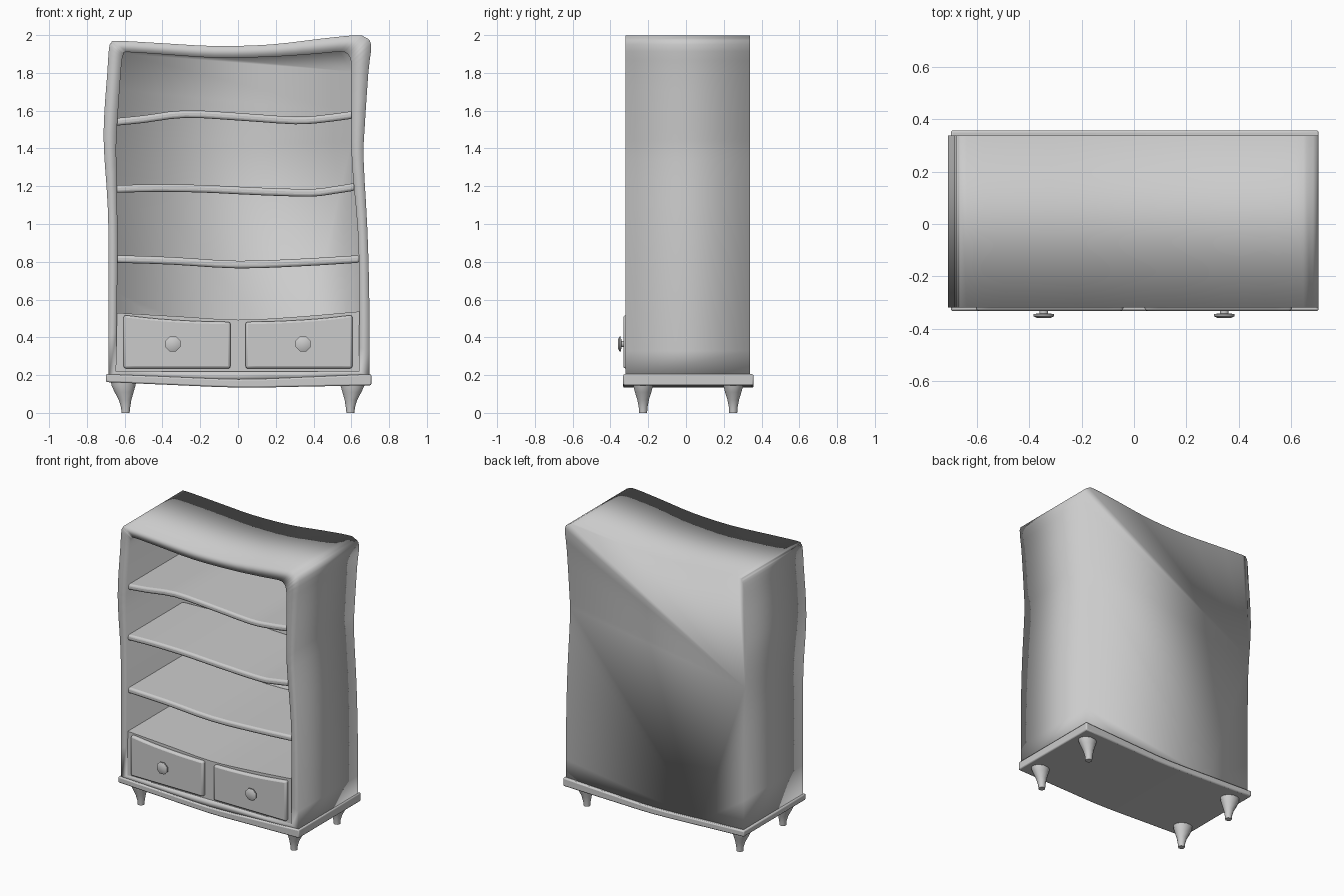
import bpy, bmesh, math
from mathutils import Vector

if "Cube" in bpy.data.objects:
    bpy.data.objects.remove(bpy.data.objects["Cube"])


def finish(name, bm, angle=None):
    bmesh.ops.recalc_face_normals(bm, faces=bm.faces)
    me = bpy.data.meshes.new(name)
    bm.to_mesh(me)
    bm.free()
    me.shade_smooth()
    if angle:
        me.set_sharp_from_angle(angle=math.radians(angle))
    ob = bpy.data.objects.new(name, me)
    bpy.context.collection.objects.link(ob)
    return ob


def spline(pts, n=3):
    """Smooth curve through the given points."""
    p = [Vector(v) for v in pts]
    p = [2 * p[0] - p[1]] + p + [2 * p[-1] - p[-2]]
    out = []
    for a, b, c, d in zip(p, p[1:], p[2:], p[3:]):
        for k in range(n):
            t = k / n
            out.append(0.5 * (2 * b + (c - a) * t + (2 * a - 5 * b + 4 * c - d) * t ** 2
                              + (3 * b - a - 3 * c + d) * t ** 3))
    return out + [p[-2]]


def bridge(bm, a, b):
    n = len(a)
    for i in range(n):
        bm.faces.new((a[i], a[(i + 1) % n], b[(i + 1) % n], b[i]))


def slab(name, curve, y0, y1, bevel=0.0, segs=2):
    """Wavy board: curve rows are (x, top z, bottom z), extruded along y."""
    bm = bmesh.new()
    rows = []
    for y in (y0, y1):
        rows.append([[bm.verts.new((c[0], y, c[k])) for c in curve] for k in (1, 2)])
    (ft, fb), (bt, bb) = rows
    for i in range(len(curve) - 1):
        j = i + 1
        for q in ((ft[i], ft[j], fb[j], fb[i]), (bt[i], bt[j], bb[j], bb[i]),
                  (ft[i], ft[j], bt[j], bt[i]), (fb[i], fb[j], bb[j], bb[i])):
            bm.faces.new(q)
    for i in (0, -1):
        bm.faces.new((ft[i], bt[i], bb[i], fb[i]))
    ob = finish(name, bm, 40)
    if bevel:
        m = ob.modifiers.new("bevel", 'BEVEL')
        m.width, m.segments = bevel, segs
        m.limit_method, m.angle_limit = 'ANGLE', math.radians(40)
    return ob


def rings(name, sections, n, angle=None):
    """Loft of ellipses; sections are (centre, u axis, v axis)."""
    bm = bmesh.new()
    loops = []
    for c, u, v in sections:
        loops.append([bm.verts.new(Vector(c) + Vector(u) * math.cos(a) + Vector(v) * math.sin(a))
                      for a in (2 * math.pi * (i + 0.5) / n for i in range(n))])
    for a, b in zip(loops, loops[1:]):
        bridge(bm, a, b)
    bm.faces.new(loops[0])
    bm.faces.new(loops[-1])
    return finish(name, bm, angle)


# Cabinet shell: outer x, z and inner x, z, up the left side, over the top, down the right
shell = spline([
    (-.685, .19, -.645, .22), (-.685, .80, -.638, .81), (-.69, 1.1, -.64, 1.1),
    (-.71, 1.4, -.645, 1.4), (-.708, 1.58, -.638, 1.55), (-.692, 1.80, -.622, 1.78),
    (-.683, 1.93, -.614, 1.87), (-.67, 1.96, -.605, 1.90), (-.64, 1.97, -.585, 1.91),
    (-.40, 1.957, -.38, 1.897), (-.12, 1.942, -.12, 1.88), (.17, 1.95, .17, 1.885),
    (.43, 1.98, .40, 1.90), (.62, 1.999, .54, 1.912), (.67, 1.99, .58, 1.90),
    (.705, 1.95, .598, 1.86), (.69, 1.80, .60, 1.76), (.67, 1.5, .60, 1.5),
    (.665, 1.34, .605, 1.30), (.685, .97, .635, .95), (.695, .6, .642, .6),
    (.695, .19, .64, .22)])
shell = [tuple(v) for v in shell] if len(shell[0]) == 4 else shell
shell += [(.35, .18, .32, .22), (0, .17, 0, .22), (-.35, .18, -.32, .22)]
bm = bmesh.new()
loop = lambda k, y: [bm.verts.new((p[k], y, p[k + 1])) for p in shell]
of, ob_, inf, inb = loop(0, -.32), loop(0, .338), loop(2, -.32), loop(2, .31)
bridge(bm, ob_, of)
bridge(bm, of, inf)
bridge(bm, inf, inb)
bm.faces.new(ob_)
bm.faces.new(inb)
finish("cabinet_shell", bm)

# Wavy shelves
shelves = [
    [(-.65, 1.54), (-.5, 1.555), (-.28, 1.582), (0, 1.568), (.3, 1.548), (.45, 1.557), (.61, 1.578)],
    [(-.65, 1.185), (-.45, 1.19), (-.2, 1.187), (.1, 1.173), (.38, 1.165), (.5, 1.178), (.62, 1.197)],
    [(-.65, .815), (-.35, .805), (0, .785), (.35, .797), (.645, .815)]]
for i, pts in enumerate(shelves):
    slab(f"shelf_{i + 1}", [(p[0], p[1] + .02, p[1] - .02) for p in spline(pts)],
         -.305, .312, .014, 3)

# Drawer case with sagging top
top = spline([(-.65, .53), (-.3, .51), (0, .493), (.3, .508), (.645, .537)])
slab("drawer_case", [(p[0], p[1], .21) for p in top], -.308, .312)

# Drawer fronts and knobs
for side, s in (("left", -1), ("right", 1)):
    front = spline([(s * .04, .482), (s * .22, .486), (s * .42, .498), (s * .605, .518)])
    slab(f"drawer_{side}", [(p[0], p[1], .235) for p in front], -.332, -.29, .012)
    prof = [(-.325, .018), (-.342, .018), (-.344, .043), (-.352, .043), (-.36, .026)]
    rings(f"knob_{side}", [((s * .345, y, .365), (r, 0, 0), (0, 0, r)) for y, r in prof], 8, 50)

# Bowed base board
base = spline([(-.70, .205, .163), (-.4, .193, .15), (0, .178, .134), (.3, .187, .138),
               (.706, .205, .146)])
slab("base_board", base, -.333, .358, .008)

# Tapered, flared legs
for fb, y in (("front", -.227), ("back", .25)):
    for side, s in (("left", -1), ("right", 1)):
        prof = [(0, .595, .022, .022), (.03, .595, .025, .024), (.07, .598, .035, .032),
                (.11, .603, .052, .045), (.145, .606, .066, .054), (.175, .606, .07, .056)]
        rings(f"{fb}_leg_{side}", [((s * x, y, z), (a, 0, 0), (0, b, 0)) for z, x, a, b in prof],
              12, 50)
